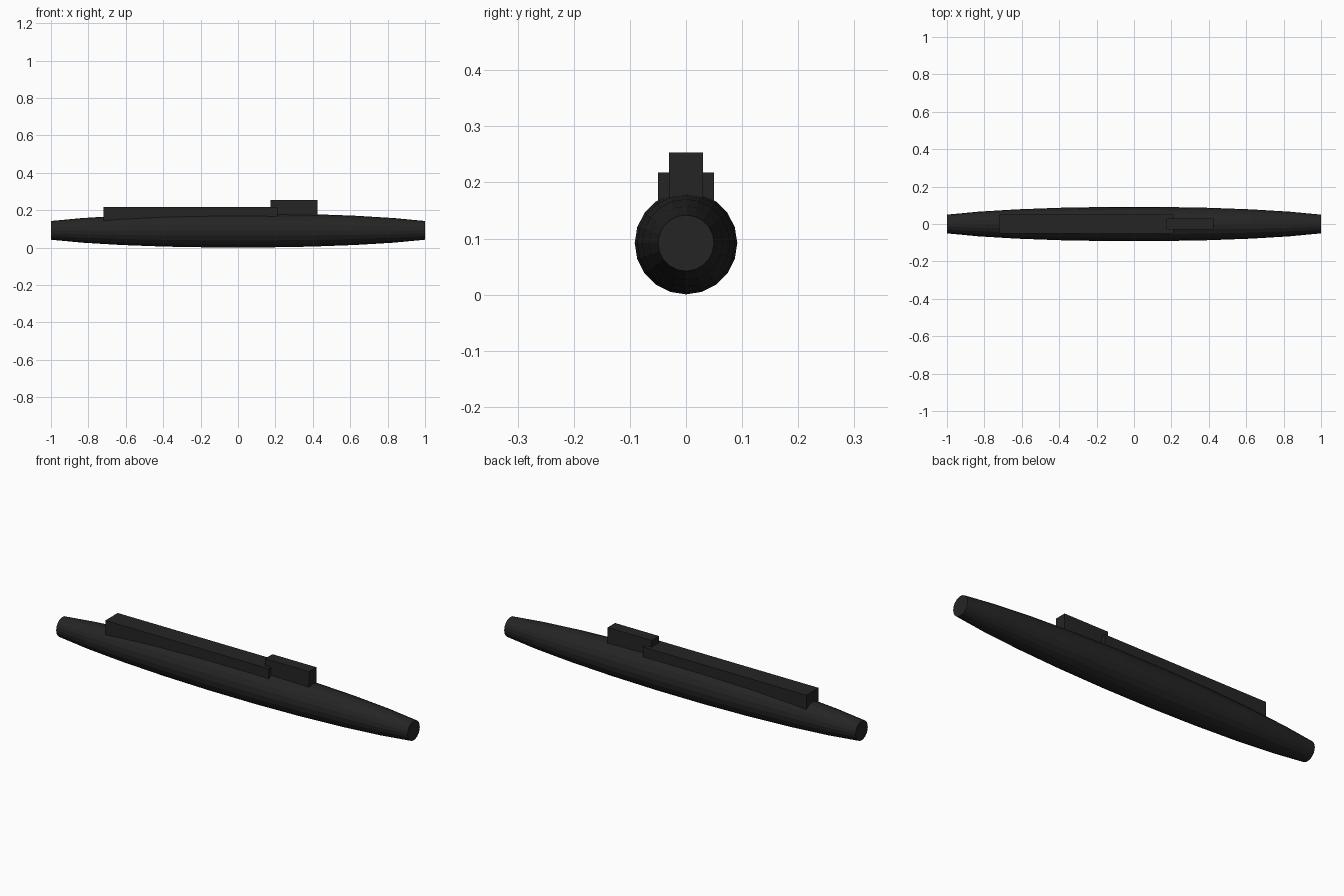
import bpy
import bmesh
import math

cube = bpy.data.objects.get("Cube")
if cube:
    bpy.data.objects.remove(cube, do_unlink=True)

charcoal = bpy.data.materials.new("charcoal")
charcoal.use_nodes = True
charcoal.diffuse_color = (0.018, 0.018, 0.018, 1)
charcoal.node_tree.nodes["Principled BSDF"].inputs["Base Color"].default_value = charcoal.diffuse_color

RADIUS, END_RADIUS = 0.092, 0.05
SIDES, SECTIONS = 20, 9


def add_object(name, bm):
    bmesh.ops.recalc_face_normals(bm, faces=bm.faces[:])
    mesh = bpy.data.meshes.new(name)
    bm.to_mesh(mesh)
    bm.free()
    mesh.materials.append(charcoal)
    obj = bpy.data.objects.new(name, mesh)
    bpy.context.collection.objects.link(obj)
    return obj


def add_box(name, low, high):
    bm = bmesh.new()
    bmesh.ops.create_cube(bm, size=1)
    for v in bm.verts:
        for i in range(3):
            v.co[i] = low[i] if v.co[i] < 0 else high[i]
    return add_object(name, bm)


# Hull: an ellipsoid with both tips cut flat
bm = bmesh.new()
limit = math.acos(END_RADIUS / RADIUS)
rings = []
for i in range(SECTIONS + 1):
    angle = limit * (2 * i / SECTIONS - 1)
    x, r = math.sin(angle) / math.sin(limit), RADIUS * math.cos(angle)
    turns = [math.tau * k / SIDES for k in range(SIDES)]
    rings.append([bm.verts.new((x, r * math.cos(t), RADIUS + r * math.sin(t))) for t in turns])
for a, b in zip(rings, rings[1:]):
    for k in range(SIDES):
        n = (k + 1) % SIDES
        bm.faces.new((a[k], a[n], b[n], b[k]))
bm.faces.new(rings[0])
bm.faces.new(rings[-1])
add_object("hull", bm)

# Raised deck and the tower at its forward end
add_box("raised_deck", (-0.72, -0.05, 0.12), (0.21, 0.05, 0.218))
add_box("tower", (0.175, -0.03, 0.12), (0.425, 0.03, 0.253))
